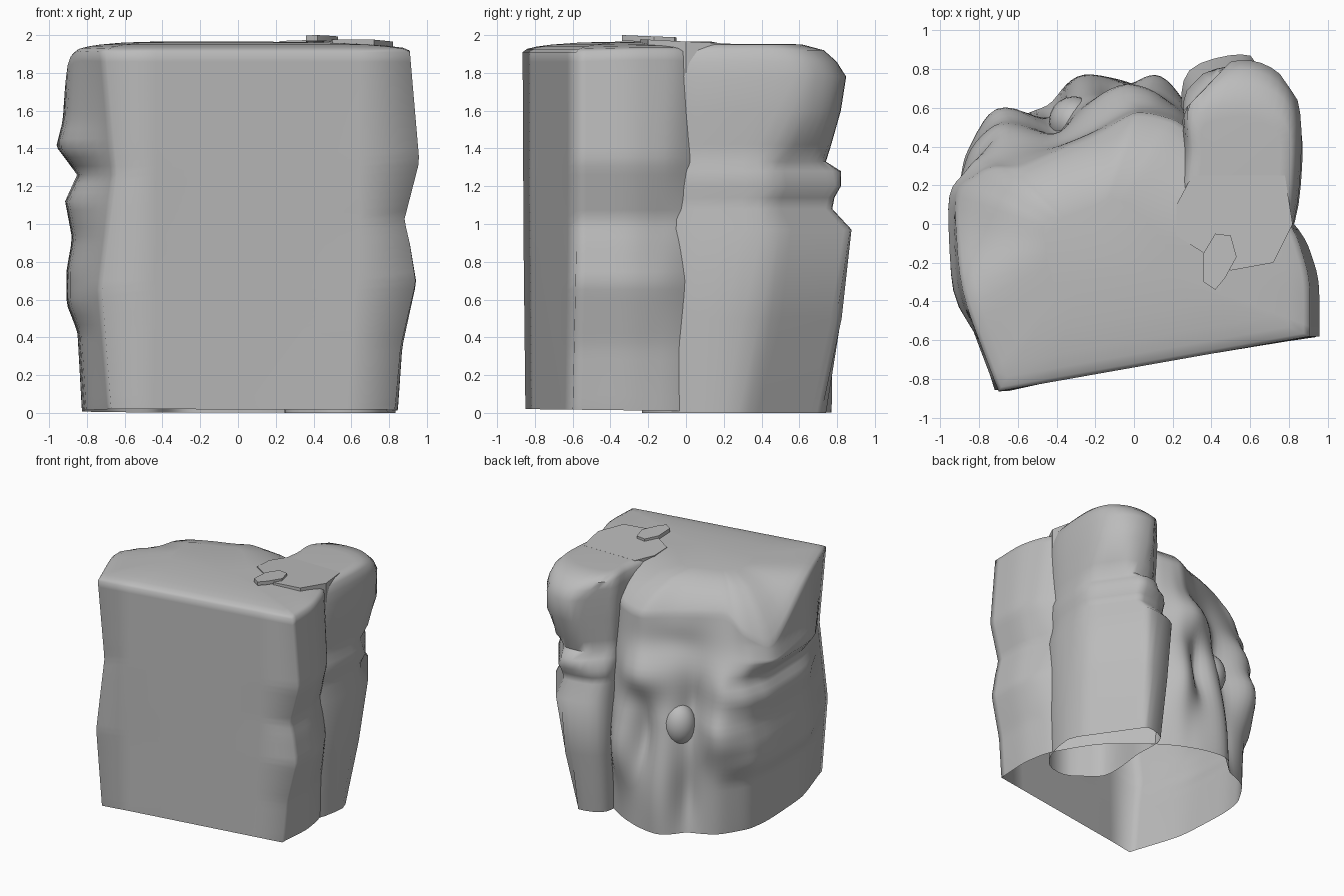
import bpy
import bmesh
import math
from mathutils import Vector

default_cube = bpy.data.objects.get("Cube")
if default_cube:
    bpy.data.objects.remove(default_cube, do_unlink=True)

stone = bpy.data.materials.new("grey stone")
stone.use_nodes = True
stone.diffuse_color = (0.5, 0.5, 0.5, 1)
stone.node_tree.nodes["Principled BSDF"].inputs["Base Color"].default_value = (0.5, 0.5, 0.5, 1)


def interpolate(keys, z):
    """Linear lookup in a list of (height, value) pairs."""
    for (low, start), (high, end) in zip(keys, keys[1:]):
        if z <= high:
            return start + (end - start) * max(0, z - low) / (high - low)
    return keys[-1][1]


def resample(outline, steps, corners=(), passes=3):
    """Divide each side of an outline and round all but the named corners."""
    count = len(outline)
    points = []
    for i in range(count):
        a, b = Vector(outline[i]), Vector(outline[(i + 1) % count])
        points += [a.lerp(b, k / steps) for k in range(steps)]
    fixed = {c * steps for c in corners}
    for _ in range(passes):
        points = [p if i in fixed else
                  p * 0.5 + (points[i - 1] + points[(i + 1) % len(points)]) * 0.25
                  for i, p in enumerate(points)]
    return points


def build_loft(name, rings, angle, close_bottom=False):
    """Skin a stack of rings, cap the top and shade it smooth."""
    bm = bmesh.new()
    rows = [[bm.verts.new(p) for p in ring] for ring in rings]
    for low, high in zip(rows, rows[1:]):
        for i in range(len(low)):
            j = (i + 1) % len(low)
            bm.faces.new((low[i], low[j], high[j], high[i]))
    bm.faces.new(rows[-1])
    if close_bottom:
        bm.faces.new(rows[0][::-1])
    finish(name, bm, angle)


def finish(name, bm, angle):
    mesh = bpy.data.meshes.new(name)
    bm.to_mesh(mesh)
    bm.free()
    mesh.materials.append(stone)
    obj = bpy.data.objects.new(name, mesh)
    bpy.context.collection.objects.link(obj)
    bpy.ops.object.select_all(action="DESELECT")
    obj.select_set(True)
    bpy.context.view_layer.objects.active = obj
    bpy.ops.object.shade_smooth_by_angle(angle=math.radians(angle))


# Main block: three matching outlines blended by height, front left corner first
foot = [(-.7, -.85), (.83, -.6), (.85, -.3), (.81, -.06), (.6, .3), (.27, .58), (.1, .68),
        (-.05, .73), (-.29, .73), (-.45, .62), (-.66, .52), (-.8, .3), (-.83, .1), (-.81, -.4)]
waist = [(-.7, -.86), (.91, -.58), (.91, -.28), (.82, -.04), (.6, .3), (.26, .6), (.1, .68),
         (-.06, .66), (-.27, .64), (-.42, .52), (-.66, .55), (-.84, .36), (-.88, .15), (-.87, -.35)]
# The brow also carries the height of its lip, which drops at the back
brow = [(-.7, -.865, 1.91), (.91, -.58, 1.91), (.91, -.28, 1.92), (.83, -.02, 1.92),
        (.6, .2, 1.85), (.24, .53, 1.72), (.1, .57, 1.7), (0, .58, 1.7), (-.2, .46, 1.72),
        (-.4, .38, 1.74), (-.6, .29, 1.75), (-.72, .3, 1.63), (-.9, .18, 1.5), (-.9, -.34, 1.92)]
foot, waist, brow = [resample(o, 6, (0, 1)) for o in (foot, waist, brow)]

left_wear = [(0, 0), (.43, 0), (.58, .05), (.75, .04), (.92, 0), (1.12, .03),
             (1.26, -.04), (1.41, .07), (1.55, .03), (1.91, 0)]
right_wear = [(0, 0), (.35, 0), (.69, .05), (1.02, -.03), (1.33, .05), (1.91, 0)]
corner_wear = [(0, .03), (.65, -.02), (1.27, .06), (1.91, 0)]
# Rounded knolls on the back: x, y, z, radius, height radius, push
knolls = [(-.24, .72, .35, .18, .5, .07), (.13, .68, .6, .15, .3, .1),
          (-.06, .63, 1.24, .2, .17, .1), (-.7, .45, 1.22, .24, .17, .08),
          (-.66, .55, .82, .2, .22, .08), (-.42, .5, .95, .1, .3, -.07),
          (-.08, .68, .75, .07, .25, -.08), (-.42, .6, .3, .08, .3, -.06),
          (-.25, .5, 1.48, .25, .12, -.03)]


def main_point(i, t):
    lip = brow[i].z
    # Level courses up to the shoulder, then courses that follow the lip
    z = interpolate([(0, 0), (.75, 1.4), (1, lip)], t)
    if z < 0.9:
        x, y = foot[i].lerp(waist[i], z / 0.9)
    else:
        x, y = waist[i].lerp(brow[i].xy, (z - 0.9) / (lip - 0.9))
    if x < -0.6:
        fade = min(1, max(0, (y + 0.8) / 0.4))
        side = min(1, (-0.6 - x) / 0.15)
        x += interpolate(corner_wear, z) * (1 - fade) - interpolate(left_wear, z) * fade * side
    elif x > 0.7:
        x += interpolate(right_wear, z) * min(1, (x - 0.7) / 0.15)
    push = 0
    for kx, ky, kz, radius, tall, amount in knolls:
        d = ((x - kx) ** 2 + (y - ky) ** 2) / radius ** 2 + ((z - kz) / tall) ** 2
        push += amount * math.exp(-d)
    out = Vector((x * 0.7, y + 0.1)).normalized() * push
    return Vector((x + out.x, y + out.y, z))


levels = 40
rings = [[main_point(i, k / levels) for i in range(len(foot))] for k in range(levels + 1)]
for p in rings[0]:
    p.z = max(0, 0.01 - 0.012 * p.y)
# Domed top, quick to level out at the front and falling away to the back lip
center = Vector((-.22, -.1, 1.965))
bend = [(1.7, 1), (1.91, .55)]
for shrink, rise in ((.97, .12), (.9, .32), (.8, .55), (.6, .87), (.35, 1)):
    rings.append([Vector((*center.xy.lerp(p.xy, shrink),
                          p.z + (center.z - p.z) * rise ** interpolate(bend, p.z)))
                  for p in rings[levels]])
build_loft("main_rock", rings, 120)

# Tall side column with a pinched neck
column = resample([(.22, -.06), (.36, -.15), (.5, -.25), (.72, -.21), (.84, 0), (.87, .3),
                   (.87, .6), (.81, .76), (.66, .86), (.5, .87), (.26, .8), (.24, .6),
                   (.26, .4), (.22, .15)], 3, passes=2)
girth = [(0, .8), (.5, .93), (.97, 1.02), (1.08, .84), (1.14, .86), (1.2, .92), (1.28, .92),
         (1.33, .78), (1.42, .83), (1.6, .92), (1.78, .97), (1.86, .88), (1.92, .76), (1.95, .56)]
# Reach of the two back corners: the outer is worn low down, the inner high up
wear = [(Vector((.82, .57)), [(0, .82), (.5, .92), (.97, .99), (1.1, .92), (1.2, .97),
                              (1.33, .93), (1.45, 1.01), (1.6, 1.06)]),
        (Vector((-.72, .69)), [(0, .3), (.97, .36), (1.08, .26), (1.2, .28),
                               (1.33, .2), (1.78, .22)])]
middle = Vector((.54, .3))
rings = []
for height, size in girth:
    ring = []
    for p in column:
        d = p - middle
        # The front half keeps its width and only rounds over at the top
        side = 1 - (1 - size) * 0.4
        along = size if d.y > 0 else (1 if height < 1.9 else 0.6 + size / 2)
        spot = middle + Vector((d.x * side, d.y * along))
        for way, reach in wear:
            spot -= way * max(0, spot.dot(way) - interpolate(reach, height))
        ring.append(Vector((*spot, height)))
    rings.append(ring)
rings.append([Vector((*middle, 1.965)).lerp(p, 0.8) for p in rings[-1]])
build_loft("side_column", rings, 60)

# Gently sloping brim that overlaps the top of the main rock
brim = resample([(.22, -.06), (.36, -.15), (.5, -.24), (.72, -.2), (.82, 0),
                 (.78, .25), (.3, .25), (.22, .1)], 1, passes=0)
build_loft("column_brim", [[Vector((*p, h - .05 * p.y)) for p in brim] for h in (1.8, 1.966)], 30)

# Rounded boulder lodged in the back
bm = bmesh.new()
bmesh.ops.create_uvsphere(bm, u_segments=20, v_segments=12, radius=1)
bmesh.ops.scale(bm, vec=(.13, .13, .17), verts=bm.verts)
bmesh.ops.translate(bm, vec=(-.31, .53, .85), verts=bm.verts)
finish("lodged_boulder", bm, 60)

# Loose flat chip on top
chip = [(.36, -.3), (.42, -.34), (.47, -.28), (.53, -.17), (.5, -.06), (.42, -.05), (.36, -.15)]
chip_rings = [[Vector((x, y, h - 0.04 * (y + 0.34))) for x, y in chip] for h in (1.97, 2.0)]
build_loft("loose_chip", chip_rings, 30, close_bottom=True)
